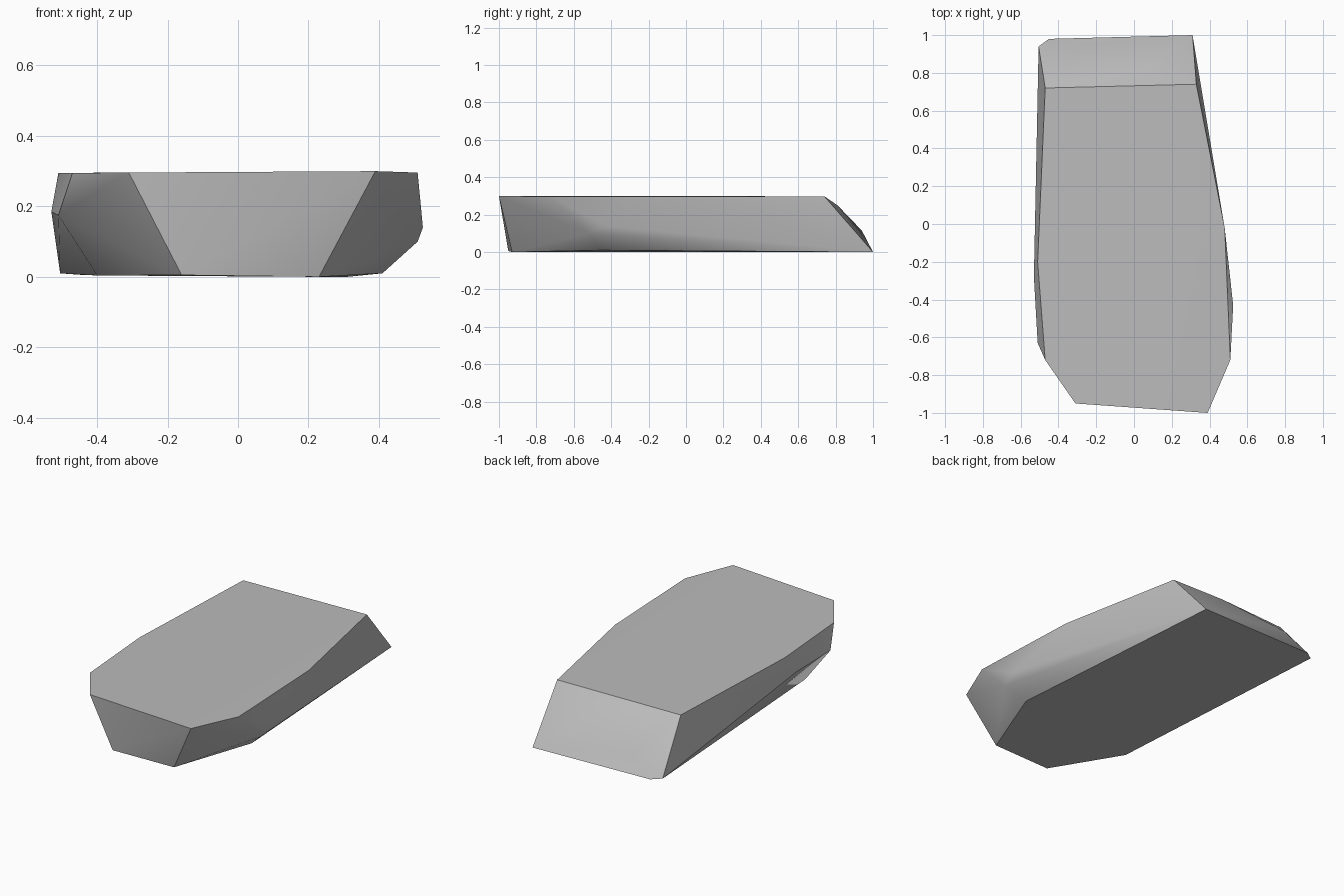
import bpy
import bmesh
import math

if "Cube" in bpy.data.objects:
    bpy.data.objects.remove(bpy.data.objects["Cube"], do_unlink=True)

# Plain grey stone
stone = bpy.data.materials.new("grey_stone")
stone.use_nodes = True
grey = (0.5, 0.5, 0.5, 1)
stone.diffuse_color = grey
stone.node_tree.nodes["Principled BSDF"].inputs["Base Color"].default_value = grey

# Corners of the slab: flat top, chipped sides, sloping back, smaller underside
top = [(-.31, -.95, .296), (.39, -1, .3), (.51, -.72, .296), (.48, -.02, .296),
       (.33, .74, .298), (-.47, .72, .295), (-.51, -.2, .295), (-.47, -.72, .295)]
sides = [(.525, -.43, .14), (.51, -.52, .1), (-.53, -.28, .185), (-.51, -.63, .175),
         (.03, .81, .25), (-.31, .94, .115)]
underside = [(.23, -.93, 0), (-.16, -.95, .005), (-.4, -.55, .004), (-.505, .94, .01),
             (-.45, .98, .006), (.31, 1, 0), (.41, -.455, .01)]

# Wrap the corners in a convex faceted shell
bm = bmesh.new()
for corner in top + sides + underside:
    bm.verts.new(corner)
hull = bmesh.ops.convex_hull(bm, input=bm.verts)
loose = {v for v in hull["geom_interior"] + hull["geom_unused"]
         if isinstance(v, bmesh.types.BMVert)}
bmesh.ops.delete(bm, geom=list(loose), context="VERTS")
bmesh.ops.dissolve_limit(bm, angle_limit=math.radians(1.5), verts=bm.verts, edges=bm.edges)
bmesh.ops.recalc_face_normals(bm, faces=bm.faces)

mesh = bpy.data.meshes.new("stone_slab")
bm.to_mesh(mesh)
bm.free()
mesh.materials.append(stone)
slab = bpy.data.objects.new("stone_slab", mesh)
bpy.context.collection.objects.link(slab)

# Soft chips, crisp main edges
bpy.ops.object.select_all(action="DESELECT")
slab.select_set(True)
bpy.context.view_layer.objects.active = slab
bpy.ops.object.shade_smooth_by_angle(angle=math.radians(30))
